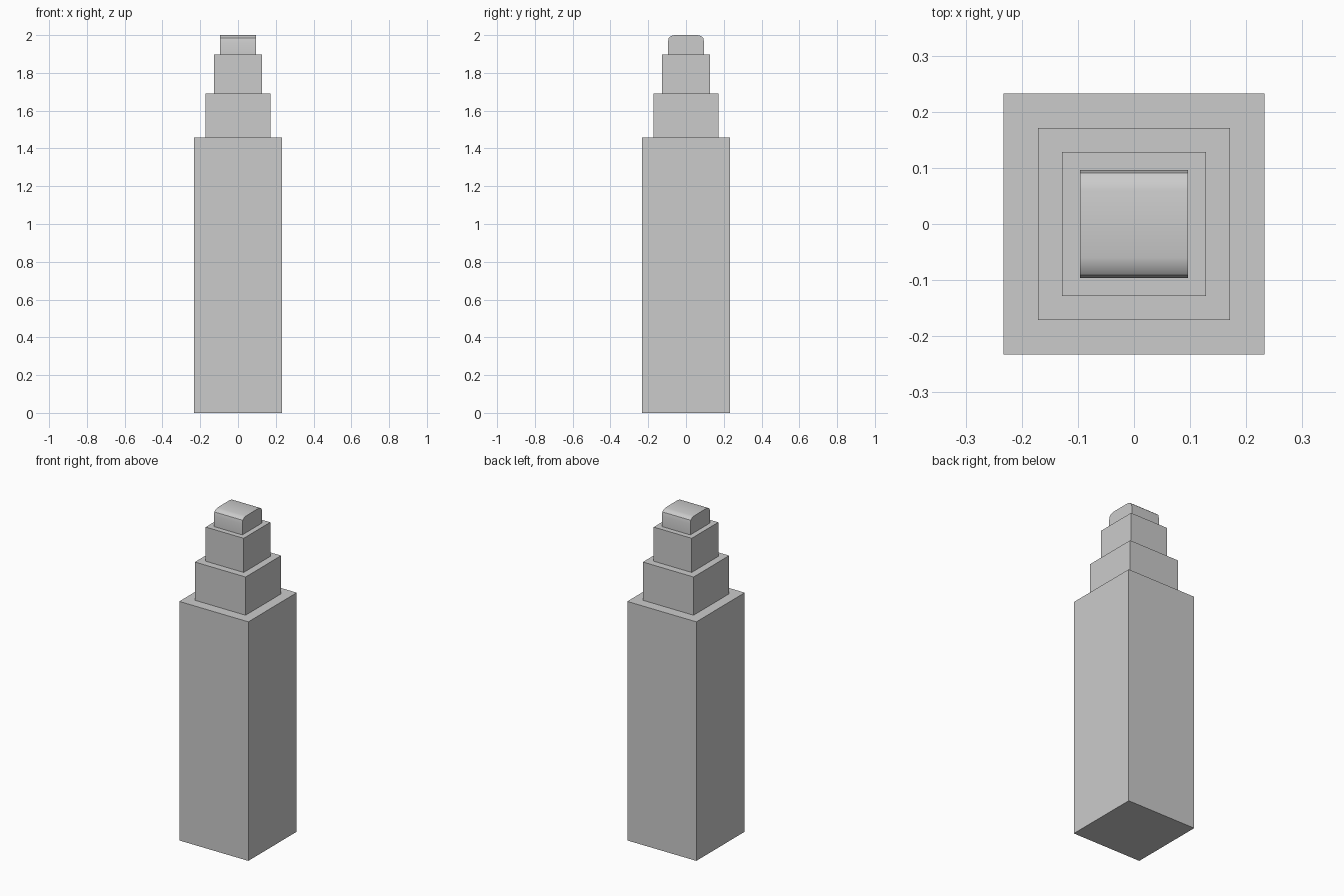
import bpy

if "Cube" in bpy.data.objects:
    bpy.data.objects.remove(bpy.data.objects["Cube"])

def extrude_profile(name, profile, half_x):
    """Sweep a closed (y, z) outline along x, centred on x = 0."""
    n = len(profile)
    verts = [(x, y, z) for x in (-half_x, half_x) for y, z in profile]
    faces = [tuple(reversed(range(n))), tuple(range(n, 2 * n))]
    faces += [(i, (i + 1) % n, n + (i + 1) % n, n + i) for i in range(n)]
    mesh = bpy.data.meshes.new(name)
    mesh.from_pydata(verts, [], faces)
    obj = bpy.data.objects.new(name, mesh)
    bpy.context.collection.objects.link(obj)
    return obj

def block(name, half, z0, z1):
    return extrude_profile(name, [(-half, z0), (half, z0), (half, z1), (-half, z1)], half)

# Stepped square tiers of the tower
block("tower_shaft", 0.233, 0.0, 1.457)
block("lower_setback", 0.171, 1.457, 1.69)
block("upper_setback", 0.128, 1.69, 1.898)

# Crown with its two long top edges rounded
side = [(0.096, 1.898), (0.096, 1.964), (0.091, 1.985), (0.079, 1.995), (0.06, 2.0)]
crown = extrude_profile("rounded_crown", side + [(-y, z) for y, z in reversed(side)], 0.096)
bpy.context.view_layer.objects.active = crown
crown.select_set(True)
bpy.ops.object.shade_smooth_by_angle(angle=0.52)
